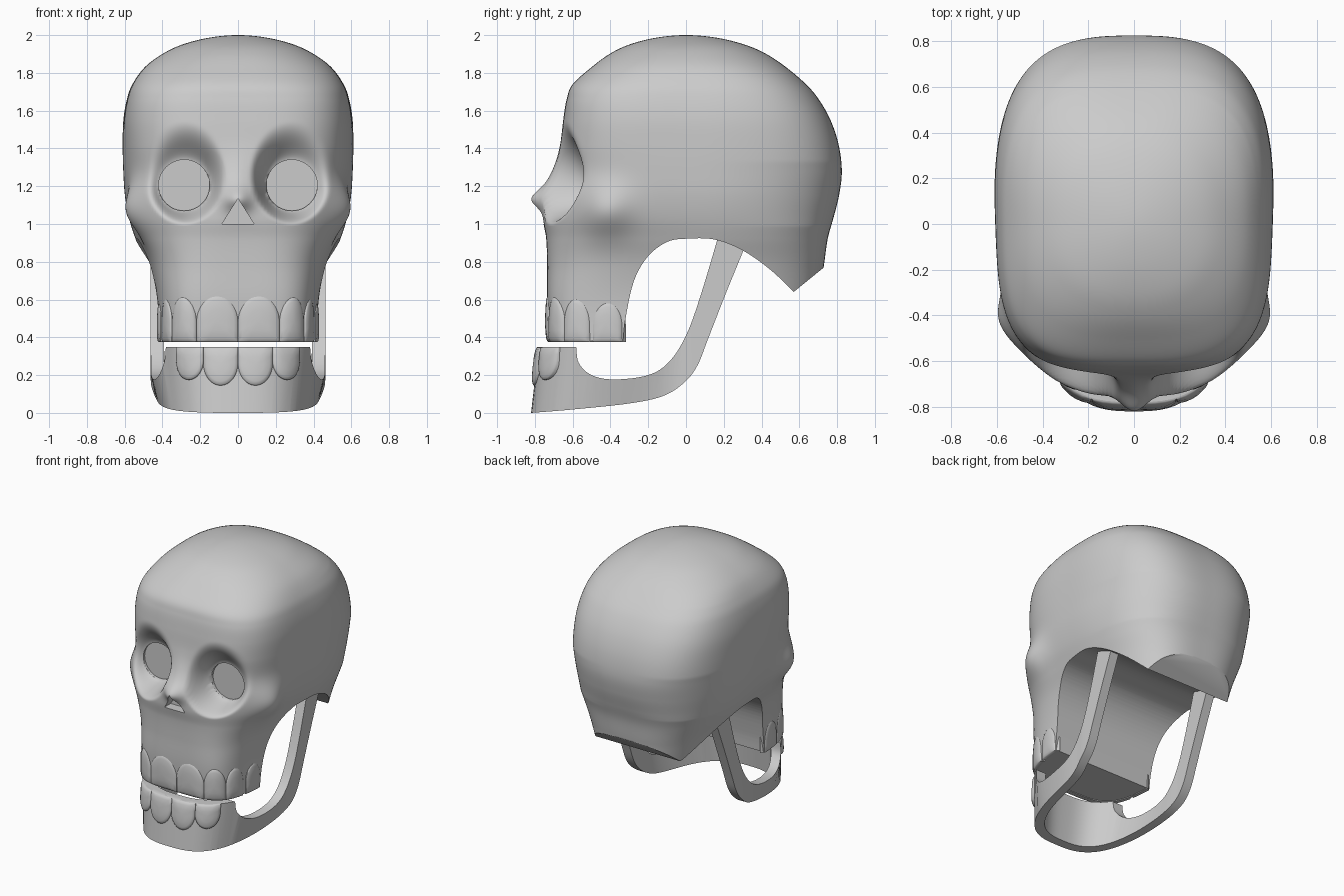
import bpy, bmesh
from math import sin, cos, pi, radians, exp, hypot
from mathutils import Vector

if "Cube" in bpy.data.objects:
    bpy.data.objects.remove(bpy.data.objects["Cube"])


def make(name, bm):
    bmesh.ops.recalc_face_normals(bm, faces=bm.faces)
    me = bpy.data.meshes.new(name)
    bm.to_mesh(me)
    bm.free()
    ob = bpy.data.objects.new(name, me)
    bpy.context.collection.objects.link(ob)
    return ob


def prism(name, pts, place, lo, hi):
    """Extrude a 2D outline; place(a, b, depth) gives the 3D point."""
    bm = bmesh.new()
    rings = [[bm.verts.new(place(a, b, d)) for a, b in pts] for d in (lo, hi)]
    n = len(pts)
    for i in range(n):
        j = (i + 1) % n
        bm.faces.new((rings[0][i], rings[0][j], rings[1][j], rings[1][i]))
    bm.faces.new(rings[0])
    bm.faces.new(rings[1])
    return make(name, bm)


def boolean(ob, cutter, op):
    m = ob.modifiers.new(op, 'BOOLEAN')
    m.operation, m.solver, m.object = op, 'EXACT', cutter
    bpy.ops.object.select_all(action='DESELECT')
    bpy.context.view_layer.objects.active = ob
    ob.select_set(True)
    bpy.ops.object.modifier_apply(modifier=m.name)
    bpy.data.objects.remove(cutter)


def smooth(ob, angle=38):
    bpy.ops.object.select_all(action='DESELECT')
    bpy.context.view_layer.objects.active = ob
    ob.select_set(True)
    bpy.ops.object.shade_smooth_by_angle(angle=radians(angle))


def spline(rows, steps):
    """Catmull-Rom through rows; the first and last rows are only guides."""
    out = []
    for k in range(1, len(rows) - 2):
        p = [Vector(r) for r in rows[k - 1:k + 3]]
        for i in range(steps):
            t = i / steps
            out.append(0.5 * (2 * p[1] + (p[2] - p[0]) * t
                              + (2 * p[0] - 5 * p[1] + 4 * p[2] - p[3]) * t * t
                              + (3 * p[1] - p[0] - 3 * p[2] + p[3]) * t ** 3))
    out.append(Vector(rows[-2]))
    return out


def curve(pts, steps=6):
    return [tuple(v) for v in spline([pts[0]] + pts + [pts[-1]], steps)]


def step(t):
    t = min(1, max(0, t))
    return t * t * (3 - 2 * t)


def radius(c, s, w, d, n):
    return (abs(c / w) ** n + abs(s / d) ** n) ** (-1 / n)


def side(y, z, x):
    return (x, y, z)


def front(x, z, y):
    return (x, y, z)


# Cranium sections: z, face half width, rear half width, front depth, back depth, squareness
SECTIONS = [
    (.16, .42, .42, .71, .5, 4.4), (.38, .42, .42, .72, .6, 4.4), (.6, .43, .44, .735, .70, 4.2),
    (.78, .465, .49, .735, .73, 3.6), (.92, .515, .545, .74, .75, 3.2),
    (1.03, .555, .58, .755, .78, 2.9), (1.15, .58, .602, .74, .81, 2.8),
    (1.28, .592, .61, .69, .825, 2.9), (1.42, .597, .613, .665, .808, 3.2),
    (1.55, .597, .609, .65, .765, 3.3), (1.66, .582, .59, .632, .703, 3.3),
    (1.74, .555, .56, .60, .635, 3.1), (1.83, .49, .495, .50, .53, 2.8),
    (1.9, .40, .40, .405, .425, 2.5), (1.95, .295, .295, .30, .31, 2.4),
    (1.986, .155, .155, .16, .163, 2.2), (2.0, .003, .003, .003, .003, 2.2),
    (1.986, -.15, -.15, -.16, -.16, 2.2)]


def sculpt(x, y, z):
    sg = 1 if x > 0 else -1
    # cheekbone
    x += sg * .066 * exp(-((y + .43) / .14) ** 2 - ((z - 1.07) / .13) ** 2) * step(abs(x) / .4)
    if y < -.2:
        # nose ridge
        y -= exp(-(x / .075) ** 2) * (.06 * exp(-((z - 1.13) / .06) ** 2)
                                      + .025 * exp(-((z - 1.22) / .12) ** 2))
        # eye socket slope running down to a round floor
        ax = abs(x) - .285
        a = max(0, hypot(ax, z - 1.205) - .13)
        b = max(0, 1 - hypot(ax / .222, (z - 1.27) / .275)) * .22
        if b > 0:
            y += (-.525 - y) * step(b / (a + b))
    return x, y, z


bm = bmesh.new()
N, rings = 300, []
for z, wf, wb, df, db, n in spline(SECTIONS, 13):
    ring = []
    for i in range(N):
        th = 2 * pi * i / N
        c, s = cos(th), sin(th)
        w = max(.003, wf + (wb - wf) * step(s + .6))
        d, e = (df, n) if s < 0 else (db, min(n, 3.0))
        r = radius(c, s, w, max(.003, d), e)
        ring.append(bm.verts.new(sculpt(r * c, r * s, z)))
    rings.append(ring)
for lo, hi in zip(rings, rings[1:]):
    for i in range(N):
        j = (i + 1) % N
        bm.faces.new((lo[i], lo[j], hi[j], hi[i]))
bm.faces.new(rings[0])
bm.faces.new(rings[-1])
cranium = make("cranium", bm)

# Underside arch, nose opening and round eye holes
arch = curve([(-.335, .36), (-.32, .5), (-.275, .7), (-.2, .83), (-.1, .905), (0, .922),
              (.15, .918), (.3, .86), (.45, .755), (.57, .64)])
under = arch + [(.73, .77), (1.0, .99), (1.0, .2), (-.335, .2)]
boolean(cranium, prism("underside_cutter", under, side, -1, 1), 'DIFFERENCE')
boolean(cranium, prism("nose_cutter", [(-.085, 1.0), (.085, 1.0), (0, 1.135)], front, -1, -.68),
        'DIFFERENCE')
for sx in (-1, 1):
    disc = [(sx * .285 + .135 * cos(k * pi / 24), 1.205 + .135 * sin(k * pi / 24))
            for k in range(48)]
    boolean(cranium, prism("eye_cutter", disc, front, -1, -.51), 'DIFFERENCE')
smooth(cranium, 45)

# Lower jaw: U-shaped wall trimmed by its side profile
LEAN = .115


def u_half(w, d, n):
    pts = []
    for k in range(-30, 31):
        a = radians(k * 3)
        r = radius(sin(a), cos(a), w, d, n)
        pts.append((r * sin(a), -r * cos(a)))
    return [(-w, .6)] + pts + [(w, .6)]


wall = u_half(.462, .78, 2.9) + u_half(.392, .715, 2.9)[::-1]
jaw = prism("lower_jaw", wall, lambda x, y, z: (x, y - LEAN * (.35 - z), z), -.05, 1.1)
upper = curve([(-.58, .345), (-.568, .265), (-.5, .2), (-.38, .177), (-.2, .2), (-.09, .27),
               (0, .41), (.08, .63), (.19, 1.0)])
lower = curve([(.36, 1.0), (.3, .85), (.21, .63), (.12, .4), (.06, .25), (-.01, .16),
               (-.12, .09), (-.3, .05), (-.6, .018), (-.82, 0)])
profile = [(-1, .35), (-.585, .35)] + upper + lower + [(-1, 0)]
boolean(jaw, prism("jaw_cutter", profile, side, -1, 1), 'INTERSECT')
for v in jaw.data.vertices:
    v.co.x *= 1 - .1 * step((.17 - v.co.z) / .17)
bev = jaw.modifiers.new("soft_edges", 'BEVEL')
bev.width, bev.segments, bev.angle_limit = .012, 2, radians(50)
smooth(jaw)


# Teeth wrap around an arch; spans are angles measured from the front
def tooth(name, a0, a1, z0, z1, shape, lean):
    w, d, n = shape
    outline = [(-1, 0), (-1, .22), (-1, .42)]
    outline += [(-cos(k * pi / 16), .42 + .58 * sin(k * pi / 16)) for k in range(1, 16)]
    outline += [(1, .42), (1, .22), (1, 0), (.5, 0), (0, 0), (-.5, 0)]
    bm = bmesh.new()

    def vert(u, v, off):
        a = radians((a0 + a1) / 2 + u * (a1 - a0) / 2)
        z = z0 + v * (z1 - z0)
        r = radius(sin(a), cos(a), w, d, n) + off
        return bm.verts.new((r * sin(a), -r * cos(a) - lean * (.35 - z), z))

    rings = [[vert(u * s, .45 + (v - .45) * s, off) for u, v in outline]
             for s, off in ((1, -.03), (1, .004), (.95, .01), (.8, .016), (.45, .02))]
    m = len(outline)
    for p, q in zip(rings, rings[1:]):
        for i in range(m):
            j = (i + 1) % m
            bm.faces.new((p[i], p[j], q[j], q[i]))
    tip = vert(0, .45, .022)
    for i in range(m):
        bm.faces.new((rings[-1][i], rings[-1][(i + 1) % m], tip))
    bm.faces.new(rings[0])
    smooth(make(name, bm), 50)


UPPER = [(0, 17, .625), (17, 28.5, .615), (28.5, 38, .605), (39.5, 51, .585)]
LOWER = [(0, 13.5, .145), (13.5, 26, .175)]
for sg, label in ((1, "right"), (-1, "left")):
    for k, (a, b, top) in enumerate(UPPER):
        tooth(f"upper_tooth_{label}_{k + 1}", sg * a, sg * b, .375, top, (.42, .725, 4.4), 0)
    for k, (a, b, low) in enumerate(LOWER):
        tooth(f"lower_tooth_{label}_{k + 1}", sg * a, sg * b, .35, low, (.462, .78, 2.9), LEAN)
